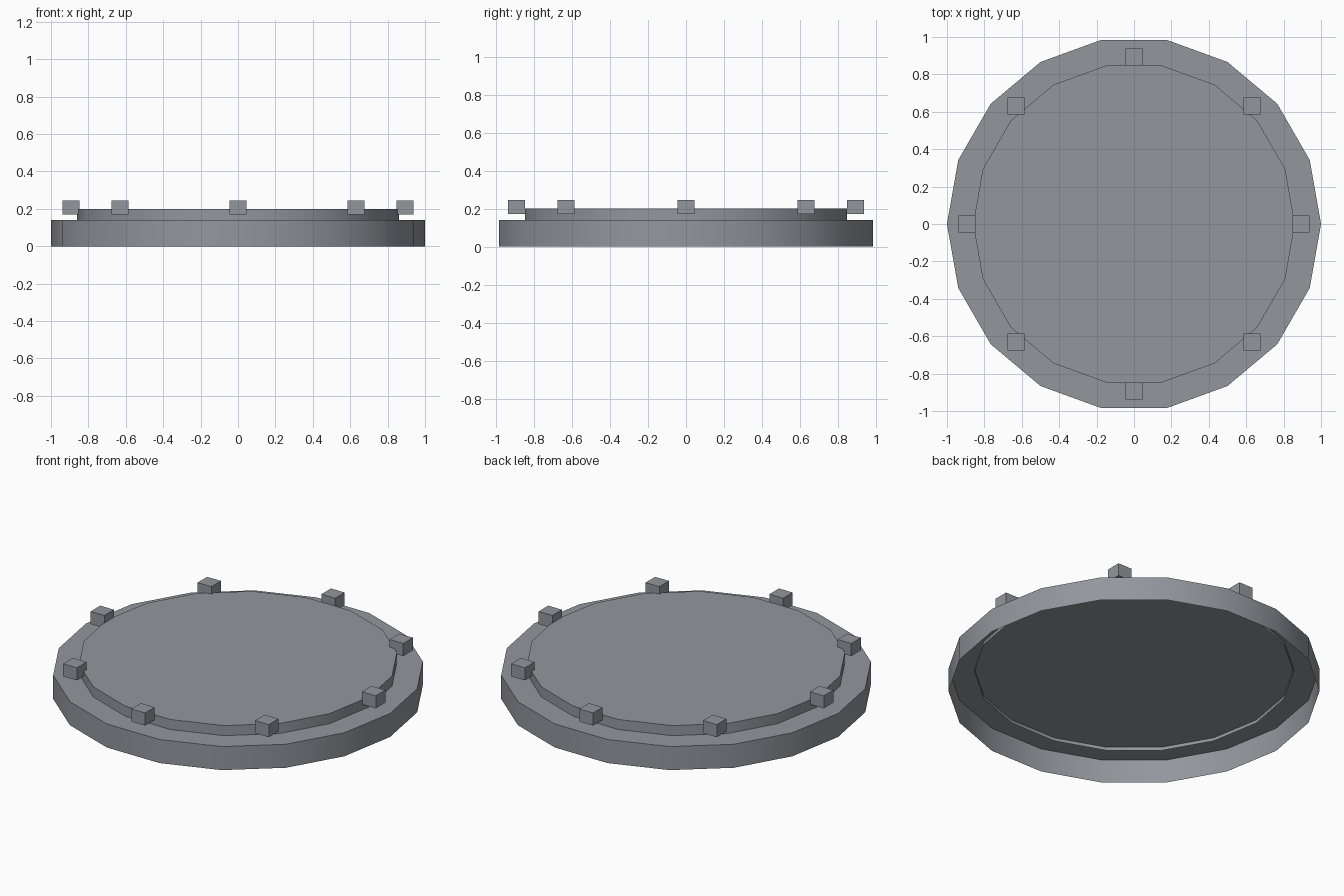
import bpy, math

if "Cube" in bpy.data.objects:
    bpy.data.objects.remove(bpy.data.objects["Cube"])

SIDES = 18

steel = bpy.data.materials.new("grey_steel")
steel.diffuse_color = (0.29, 0.31, 0.34, 1)
steel.use_nodes = True
steel.node_tree.nodes["Principled BSDF"].inputs["Base Color"].default_value = steel.diffuse_color


def open_drum(name, radius, z0, z1):
    """Thin-walled drum with a top cap and an open underside."""
    ring = [(radius * math.cos(2 * math.pi * i / SIDES),
             radius * math.sin(2 * math.pi * i / SIDES)) for i in range(SIDES)]
    verts = [(x, y, z) for z in (z0, z1) for x, y in ring]
    faces = [(i, (i + 1) % SIDES, SIDES + (i + 1) % SIDES, SIDES + i)
             for i in range(SIDES)]
    faces.append(tuple(range(SIDES, 2 * SIDES)))
    mesh = bpy.data.meshes.new(name)
    mesh.from_pydata(verts, [], faces)
    mesh.materials.append(steel)
    obj = bpy.data.objects.new(name, mesh)
    bpy.context.collection.objects.link(obj)
    bpy.ops.object.select_all(action='DESELECT')
    obj.select_set(True)
    bpy.context.view_layer.objects.active = obj
    bpy.ops.object.shade_smooth_by_angle(angle=math.radians(30))


# Wide lower drum, and the raised lid whose skirt dips through its cap
open_drum("base_drum", 1.0, 0.0, 0.14)
open_drum("raised_lid", 0.86, 0.12, 0.2)

# Eight axis-aligned lugs around the lid edge
for i in range(8):
    a = i * math.pi / 4
    bpy.ops.mesh.primitive_cube_add(
        size=1, location=(0.893 * math.cos(a), 0.893 * math.sin(a), 0.208))
    lug = bpy.context.object
    lug.name = f"lug_{i + 1}"
    lug.scale = (0.09, 0.09, 0.075)
    bpy.ops.object.transform_apply(location=False, rotation=False, scale=True)
    lug.data.materials.append(steel)
